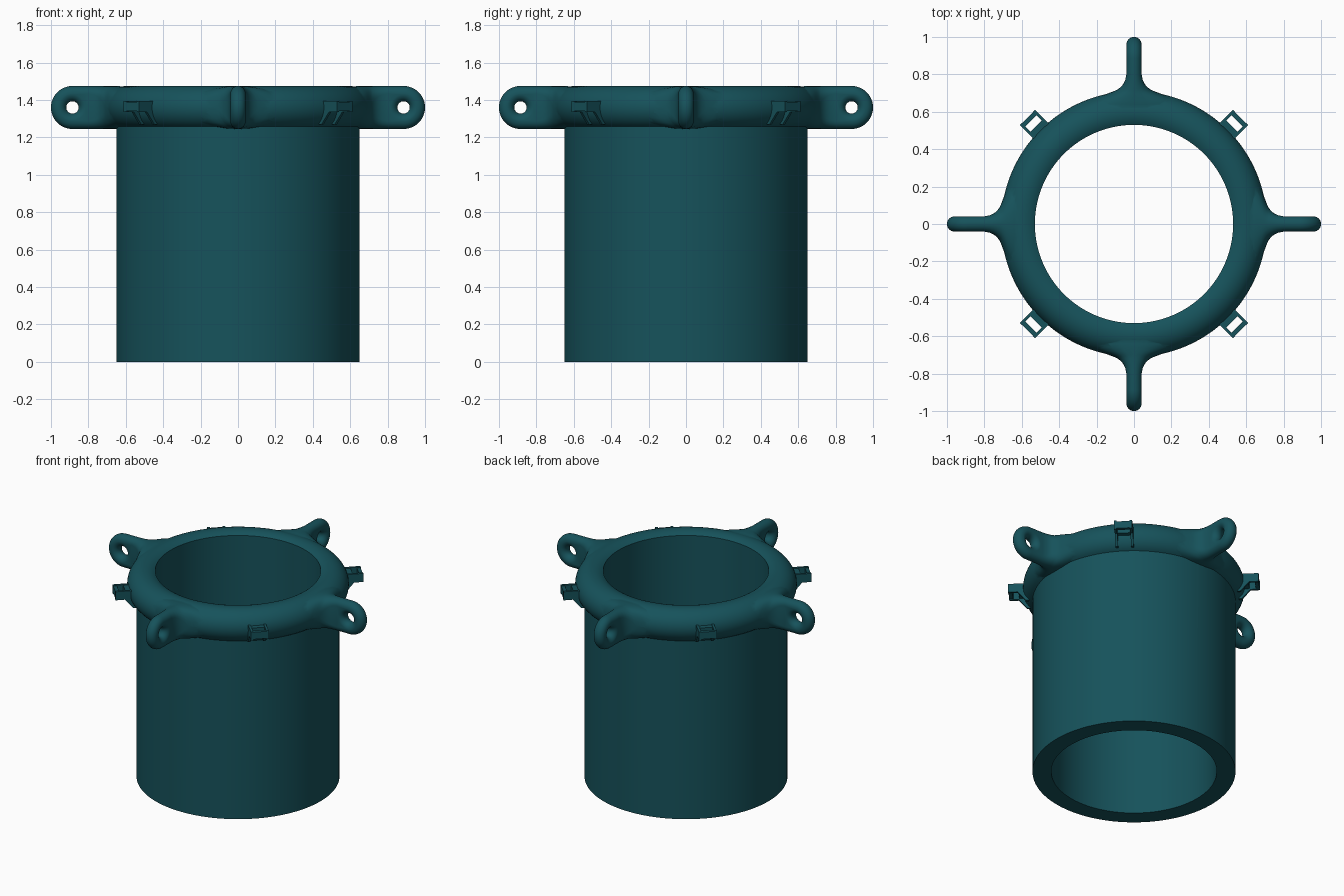
import bpy, bmesh
from math import sin, cos, pi, radians, asin, acos, sqrt
from mathutils import Matrix

if "Cube" in bpy.data.objects:
    bpy.data.objects.remove(bpy.data.objects["Cube"])

TEAL = bpy.data.materials.new("dark_teal")
TEAL.diffuse_color = (0.008, 0.085, 0.105, 1)
TEAL.use_nodes = True
TEAL.node_tree.nodes["Principled BSDF"].inputs["Base Color"].default_value = TEAL.diffuse_color
ZC, R, H = 1.36, 0.595, 0.115          # collar height, major and minor radius
EYE_X, EYE_R, EYE_T = 0.885, 0.074, 0.041


def finish(name, bm):
    bmesh.ops.remove_doubles(bm, verts=bm.verts, dist=1e-5)
    bmesh.ops.recalc_face_normals(bm, faces=bm.faces)
    me = bpy.data.meshes.new(name)
    bm.to_mesh(me)
    bm.free()
    ob = bpy.data.objects.new(name, me)
    bpy.context.collection.objects.link(ob)
    me.materials.append(TEAL)
    return ob


def loft(bm, loops, closed=False, caps=False):
    rows = [[bm.verts.new(p) for p in lp] for lp in loops]
    n = len(rows[0])
    for i in range(len(rows) if closed else len(rows) - 1):
        a, b = rows[i], rows[(i + 1) % len(rows)]
        for j in range(n):
            k = (j + 1) % n
            bm.faces.new((a[j], a[k], b[k], b[j]))
    if caps:
        bm.faces.new(rows[0])
        bm.faces.new(rows[-1])


def revolve(name, profile, n):
    bm = bmesh.new()
    loft(bm, [[(r * cos(2 * pi * i / n), r * sin(2 * pi * i / n), z) for r, z in profile]
              for i in range(n)], closed=True)
    return finish(name, bm)


def boolean(ob, other, op):
    m = ob.modifiers.new("bool", "BOOLEAN")
    m.operation, m.object, m.solver = op, other, "EXACT"
    bpy.context.view_layer.objects.active = ob
    bpy.ops.object.modifier_apply(modifier=m.name)
    bpy.data.objects.remove(other)


# Tube with a rounded collar in one profile
a0, a1 = -acos((0.65 - R) / H), acos((0.53 - R) / H)
arc = [(R + H * cos(a0 + (a1 - a0) * i / 24), ZC + H * sin(a0 + (a1 - a0) * i / 24))
       for i in range(25)]
tube = revolve("collared_tube", [(0.53, 0), (0.65, 0)] + arc, 128)


# Eye lug: rounded sections flaring into the collar, ending in a turned tip
def section(w, h):
    rc, pts = min(w, h), []
    for i in range(26):
        t = pi * (i % 13) / 12
        top = i < 13
        z = (h - rc) + rc * sin(t) if top else -(h - rc) - rc * sin(t)
        pts.append((w * cos(t) * (1 if top else -1), z))
    return pts


flare = [(.62, .30, .112), (.64, .27, .1145), (.66, .235, H), (.68, .19, H), (.69, .162, H),
         (.70, .135, H), (.71, .108, H), (.72, .086, H), (.735, .068, H), (.75, .056, H),
         (.77, .047, H), (.80, EYE_T, H), (EYE_X, EYE_T, H)]
loops = []
for x, w, h in flare:
    s = section(w, h)
    if w >= h:                          # keep a hair of height at the sides
        s = [(y, z + (1e-4 if i < 13 else -1e-4)) for i, (y, z) in enumerate(s)]
    loops.append([(x, y, ZC + z) for y, z in s])
tip = section(EYE_T, H)
for i in range(1, 13):
    t = pi / 2 * i / 12
    loops.append([(EYE_X + abs(z) * sin(t), y, ZC + z * cos(t)) for y, z in tip])
bm = bmesh.new()
loft(bm, loops)
bm.faces.new([v for v in list(bm.verts)[:26]])
lug = finish("eye_lug", bm)

# Flared eye hole
bm = bmesh.new()
ys = [EYE_T * 0.97 * sin(pi / 2 * i / 8) for i in range(-8, 9)]
prof = [(EYE_R - sqrt(EYE_T ** 2 - y * y), y) for y in ys]
prof = [(EYE_R, -0.06), (EYE_R - .004, -EYE_T)] + prof + [(EYE_R - .004, EYE_T), (EYE_R, 0.06)]
loft(bm, [[(EYE_X + r * cos(2 * pi * i / 32), y, ZC + r * sin(2 * pi * i / 32))
           for i in range(32)] for r, y in prof], caps=True)
hole = finish("eye_hole_cutter", bm)
hole.hide_render = True
boolean(lug, hole, "DIFFERENCE")

# Four lugs joined to the collar
for k in range(4):
    copy = lug.copy()
    copy.data = lug.data.copy()
    bpy.context.collection.objects.link(copy)
    copy.data.transform(Matrix.Rotation(k * pi / 2, 4, "Z"))
    boolean(tube, copy, "UNION")
bpy.data.objects.remove(lug)


# Slotted clips on the diagonals
def prism(bm, outline, y0, y1):
    loft(bm, [[(r, y, z) for r, z in outline] for y in (y0, y1)], caps=True)


def rect(r0, r1, z0, z1):
    return [(r0, z0), (r1, z0), (r1, z1), (r0, z1)]


for k in range(4):
    bm = bmesh.new()
    arm = [(.67, 1.395), (.806, 1.395), (.806, 1.335), (.745, 1.335), (.69, 1.27), (.67, 1.27)]
    prism(bm, arm, .042, .058)
    prism(bm, arm, -.058, -.042)
    prism(bm, rect(.78, .804, 1.34, 1.39), -.043, .043)
    prism(bm, rect(.67, .74, 1.34, 1.39), -.043, .043)
    bm.transform(Matrix.Rotation(pi / 4 + k * pi / 2, 4, "Z"))
    finish("slotted_clip_%d" % (k + 1), bm)

# Smooth shading with crisp edges on the main body
bpy.ops.object.select_all(action="DESELECT")
tube.select_set(True)
bpy.context.view_layer.objects.active = tube
bpy.ops.object.shade_smooth_by_angle(angle=radians(35))
